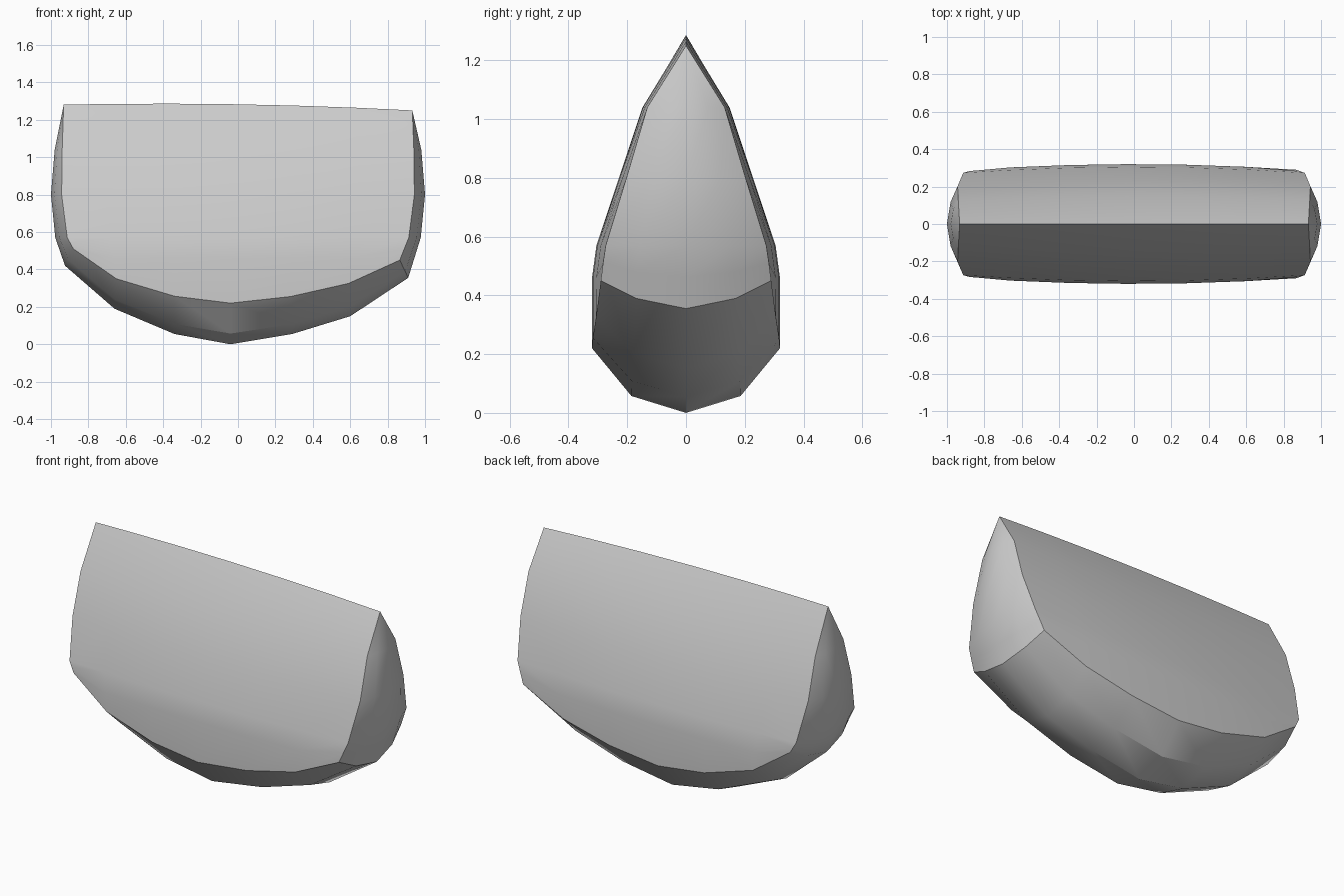
import bpy, bmesh

if "Cube" in bpy.data.objects:
    bpy.data.objects.remove(bpy.data.objects["Cube"])

# Stations along the length: side edge (x, z) and keel (x, z)
edge = [(-.88, .51), (-.65, .35), (-.34, .257), (-.04, .22), (.28, .255), (.59, .325), (.865, .45)]
keel = [(-.925, .42), (-.66, .19), (-.34, .055), (-.04, 0), (.29, .055), (.6, .15), (.91, .355)]
# Rows above the edge: z, x of the flank border, x of the end cap at y = 0
rows = [(.57, .913, .977), (.80, .943, 1.0), (1.04, .94, .98)]
width = [(0, .32), (.46, .32), (.57, .305), (.8, .228), (1.04, .148), (1.29, 0)]
FR = [-1, -.58, 0, .58, 1]
N = len(edge)


def half_width(x, z):
    for (a, wa), (b, wb) in zip(width, width[1:]):
        if z <= b:
            return (wa + (wb - wa) * (z - a) / (b - a)) * (1 - .125 * x * x)
    return 0


def base(i, f):
    """Point on the underside at station i, fraction f of the half width."""
    (ex, ez), (kx, kz) = edge[i], keel[i]
    a = abs(f)
    t = a if a in (0, 1) else .26 + .16 * abs(ex) ** 3
    return (kx + (ex - kx) * t, half_width(ex, ez) * f, kz + (ez - kz) * t)


def flank(i, r, f=1):
    """Point on row r; f below 1 only on the end caps."""
    if r == 0:
        return base(i, f)
    if r == 1:
        a, b = flank(i, 0, f), flank(i, 2, f)
        z = (a[2] + b[2]) / 2
        if 0 < i < N - 1:
            z = .46
        x = (a[0] + b[0]) / 2
        return (x, half_width(x, z) * f, z)
    end = edge[0 if edge[i][0] < 0 else -1][0]
    u = edge[i][0] / abs(end)
    if r == 5:
        x = .932 * u
        return (x, 0, 1.283 - .0165 * x - .02 * x * x)
    z, xe, xc = rows[r - 2]
    x = u * (xe + (xc - xe) * (1 - f * f))
    return (x, half_width(u * xe, z) * f, z)


bm = bmesh.new()


def patch(grid):
    for a, b in zip(grid, grid[1:]):
        for j in range(len(a) - 1):
            pts = list(dict.fromkeys([a[j], a[j + 1], b[j + 1], b[j]]))
            if len(pts) > 2:
                bm.faces.new([bm.verts.new(p) for p in pts])


# Rounded underside, two flanks, two bulged end caps
patch([[base(i, f) for f in FR] for i in range(N)])
for s in (-1, 1):
    patch([[flank(i, r, s) for r in range(6)] for i in range(N)])
for i in (0, N - 1):
    patch([[flank(i, r, f) for f in FR] for r in range(6)])

bmesh.ops.remove_doubles(bm, verts=bm.verts, dist=.0005)
bmesh.ops.recalc_face_normals(bm, faces=bm.faces)
mesh = bpy.data.meshes.new("wedge_body")
bm.to_mesh(mesh)
bm.free()
obj = bpy.data.objects.new("wedge_body", mesh)
bpy.context.collection.objects.link(obj)
bpy.context.view_layer.objects.active = obj
obj.select_set(True)
bpy.ops.object.shade_smooth_by_angle(angle=.56)
